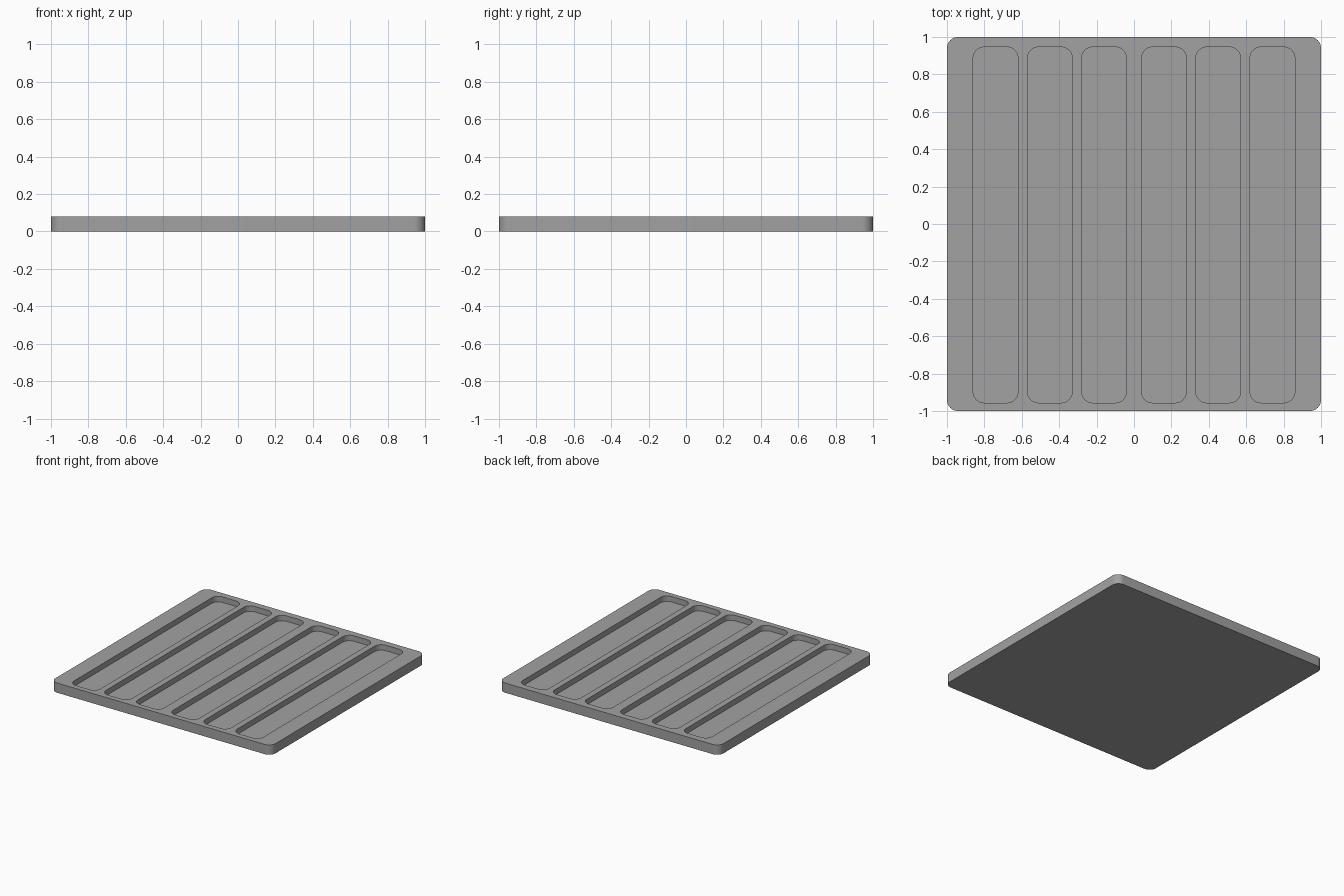
import bpy, bmesh
from math import sin, cos, pi, radians

old = bpy.data.objects.get("Cube")
if old:
    bpy.data.objects.remove(old, do_unlink=True)

HEIGHT = 0.08
FLOOR = 0.035      # height of the channel floors
STEPS = 10         # segments per rounded corner

grey = bpy.data.materials.new("plain grey")
grey.use_nodes = True
colour = (0.36, 0.36, 0.36, 1)
grey.diffuse_color = colour
grey.node_tree.nodes["Principled BSDF"].inputs["Base Color"].default_value = colour

bm = bmesh.new()


def rounded_loop(cx, cy, half_x, half_y, radius, z):
    """Counter-clockwise ring of vertices around a rounded rectangle."""
    ring = []
    for corner, (sx, sy) in enumerate([(1, 1), (-1, 1), (-1, -1), (1, -1)]):
        for i in range(STEPS + 1):
            a = (corner + i / STEPS) * pi / 2
            ring.append(bm.verts.new((cx + sx * (half_x - radius) + radius * cos(a),
                                      cy + sy * (half_y - radius) + radius * sin(a), z)))
    return ring


def wall_and_cap(rim, cap):
    """Join two rings with a wall, close the cap, return the rim edges."""
    n = len(rim)
    for i in range(n):
        j = (i + 1) % n
        bm.faces.new((rim[i], rim[j], cap[j], cap[i]))
    bm.faces.new(cap)
    return [bm.edges.get((rim[i], rim[(i + 1) % n])) for i in range(n)]


# Outer side wall and underside
outline = (0, 0, 1, 1, 0.06)
rims = wall_and_cap(rounded_loop(*outline, HEIGHT), rounded_loop(*outline, 0))

# Six long channels, three on each side of the wider middle rib
for side in (-1, 1):
    for x in (0.16, 0.45, 0.74):
        channel = (side * x, -0.005, 0.12, 0.951, 0.06)
        rims += wall_and_cap(rounded_loop(*channel, HEIGHT), rounded_loop(*channel, FLOOR))

# Top surface around the channels
bmesh.ops.triangle_fill(bm, use_beauty=True, edges=rims)
bmesh.ops.recalc_face_normals(bm, faces=bm.faces)

mesh = bpy.data.meshes.new("grooved_tray")
bm.to_mesh(mesh)
bm.free()
mesh.materials.append(grey)
tray = bpy.data.objects.new("grooved_tray", mesh)
bpy.context.collection.objects.link(tray)
bpy.context.view_layer.objects.active = tray
tray.select_set(True)
bpy.ops.object.shade_smooth_by_angle(angle=radians(30))
